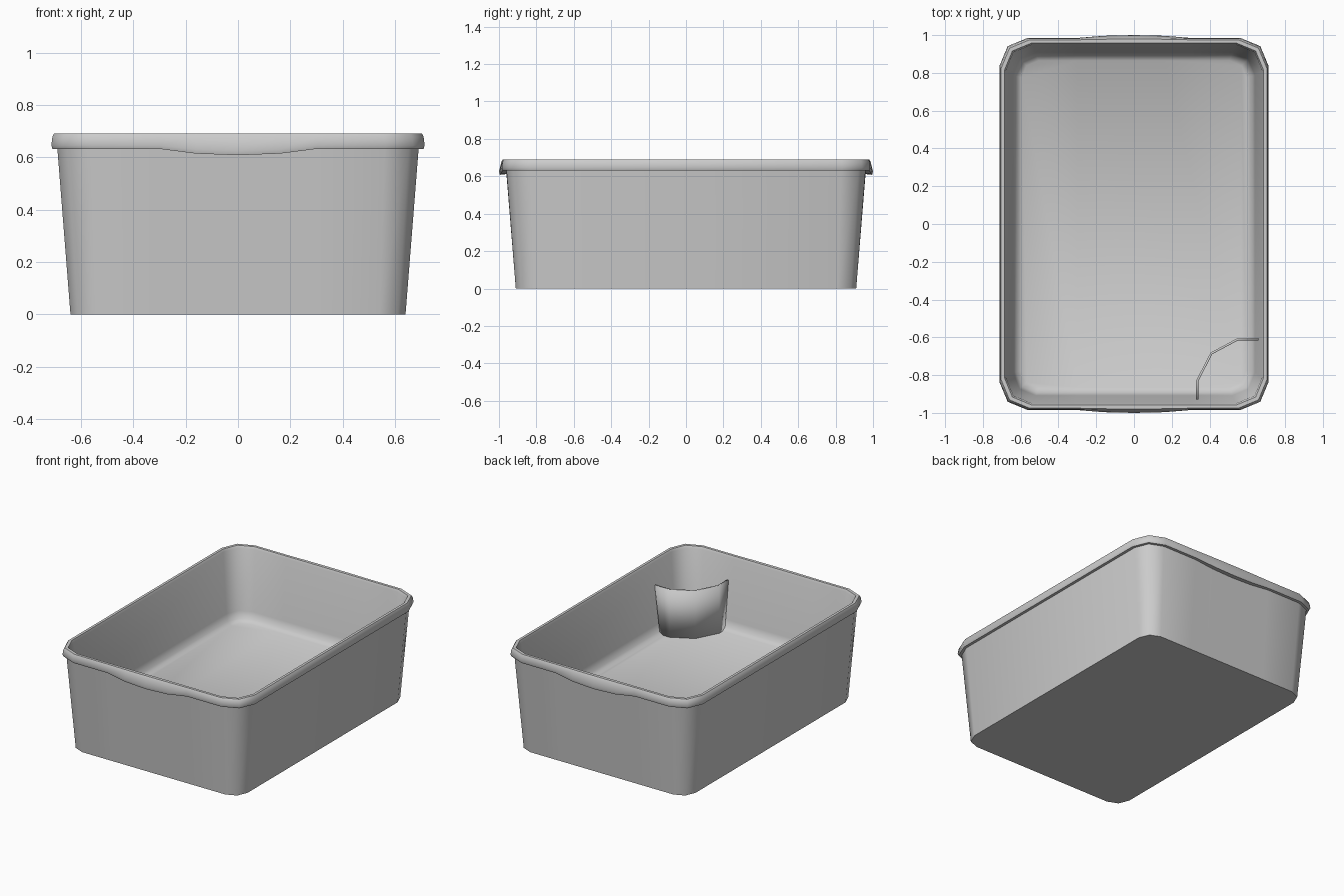
import bpy, bmesh, math

cube = bpy.data.objects.get("Cube")
if cube:
    bpy.data.objects.remove(cube)

grey = bpy.data.materials.new("plain grey plastic")
grey.use_nodes = True
colour = (0.6, 0.6, 0.6, 1)
grey.diffuse_color = colour
grey.node_tree.nodes["Principled BSDF"].inputs["Base Color"].default_value = colour


def finish(name, bm, angle):
    bmesh.ops.recalc_face_normals(bm, faces=bm.faces)
    mesh = bpy.data.meshes.new(name)
    bm.to_mesh(mesh)
    bm.free()
    mesh.materials.append(grey)
    obj = bpy.data.objects.new(name, mesh)
    bpy.context.collection.objects.link(obj)
    bpy.ops.object.select_all(action="DESELECT")
    obj.select_set(True)
    bpy.context.view_layer.objects.active = obj
    bpy.ops.object.shade_smooth_by_angle(angle=math.radians(angle))
    return obj


def outline(hx, hy, z, radius, drop, bulge):
    """Rounded rectangle whose short sides swell into a finger grip."""
    points = []
    for quarter in range(4):
        sx = 1 if quarter in (0, 3) else -1
        sy = 1 if quarter < 2 else -1
        for step in range(3):
            a = math.radians(90 * quarter + 45 * step)
            points.append((sx * (hx - radius) + radius * math.cos(a),
                           sy * (hy - radius) + radius * math.sin(a), z))
        if quarter in (0, 2):
            for t, w in ((0.3, 0), (0.16, 0.75), (0, 1), (-0.16, 0.75), (-0.3, 0)):
                points.append((sy * t, sy * (hy + bulge * w), z - drop * w))
    return points


# Tray: one continuous section from the base, over the rim, to the floor
section = [
    # half width, half depth, height, corner radius, grip drop, grip bulge
    (0.640, 0.910, 0.000, 0.10, 0, 0),
    (0.690, 0.960, 0.632, 0.13, 0.020, 0),
    (0.709, 0.980, 0.632, 0.15, 0.024, 0.015),
    (0.713, 0.985, 0.645, 0.15, 0.020, 0.015),
    (0.709, 0.981, 0.678, 0.15, 0, 0.006),
    (0.703, 0.975, 0.690, 0.15, 0, 0.004),
    (0.685, 0.957, 0.690, 0.14, 0, 0),
    (0.679, 0.950, 0.675, 0.14, 0, 0),
    (0.640, 0.908, 0.270, 0.12, 0, 0),
    (0.625, 0.893, 0.225, 0.11, 0, 0),
    (0.595, 0.865, 0.205, 0.09, 0, 0),
]
bm = bmesh.new()
rings = [[bm.verts.new(p) for p in outline(*row)] for row in section]
for low, high in zip(rings, rings[1:]):
    for i in range(len(low)):
        j = (i + 1) % len(low)
        bm.faces.new((low[i], low[j], high[j], high[i]))
bm.faces.new(rings[0])
bm.faces.new(rings[-1])
finish("tray", bm, 50)

# Corner divider: a thin bent wall standing on the floor
top = [(0.335, -0.93), (0.335, -0.83), (0.41, -0.685), (0.55, -0.61), (0.66, -0.61)]
bottom = [(0.335, -0.89)] + top[1:-1] + [(0.62, -0.61)]
bm = bmesh.new()
lower = [bm.verts.new((x, y, 0.2)) for x, y in bottom]
upper = [bm.verts.new((x, y, 0.53)) for x, y in top]
for i in range(len(top) - 1):
    bm.faces.new((lower[i], lower[i + 1], upper[i + 1], upper[i]))
divider = finish("corner_divider", bm, 50)
solid = divider.modifiers.new("thickness", "SOLIDIFY")
solid.thickness = 0.012
solid.offset = 0
